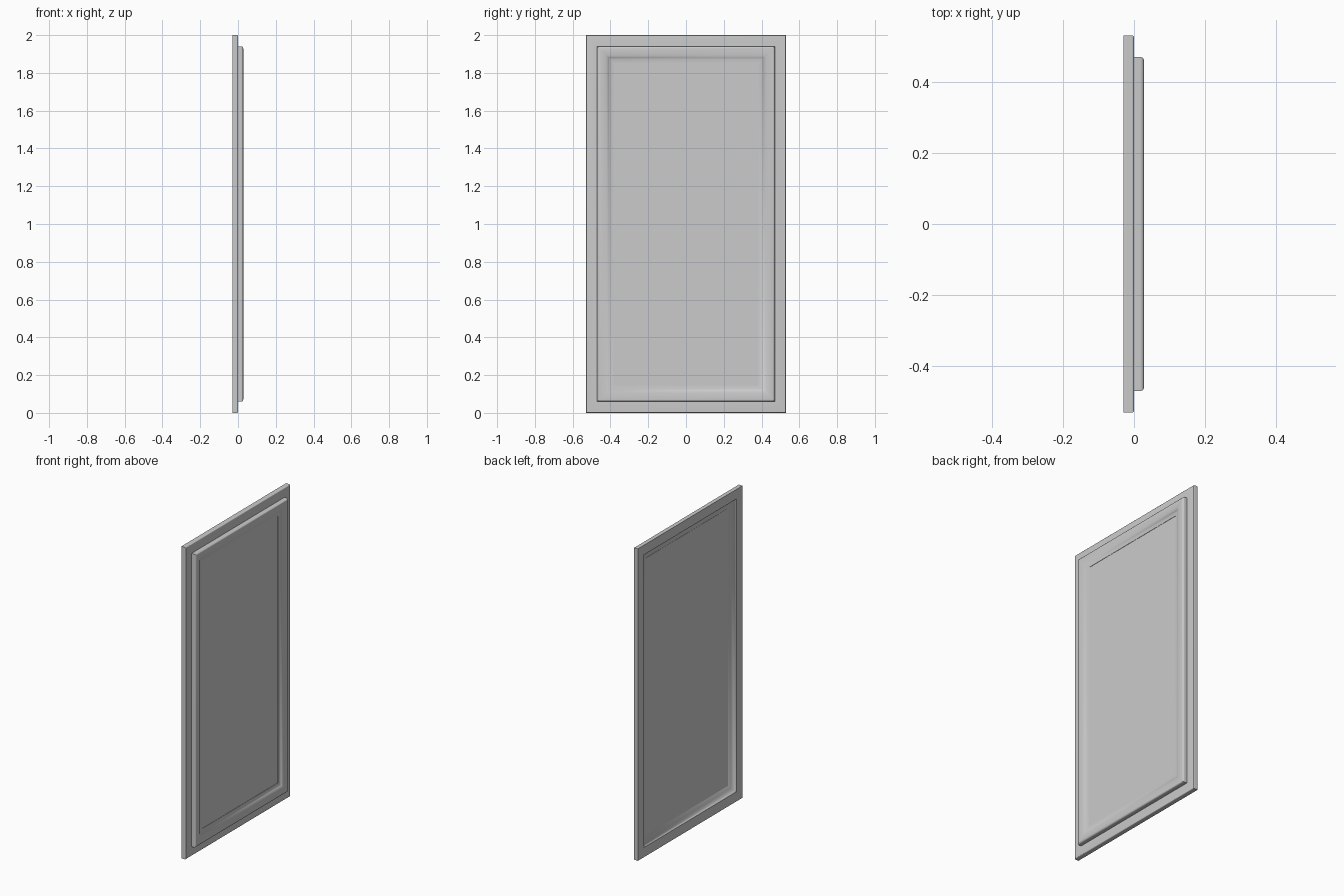
import bpy, bmesh, math

if "Cube" in bpy.data.objects:
    bpy.data.objects.remove(bpy.data.objects["Cube"])

HALF_Y, HALF_Z, MID_Z = 0.53, 1.0, 1.0


def finish(name, bm, angle=35):
    bmesh.ops.recalc_face_normals(bm, faces=bm.faces)
    mesh = bpy.data.meshes.new(name)
    bm.to_mesh(mesh)
    bm.free()
    obj = bpy.data.objects.new(name, mesh)
    bpy.context.collection.objects.link(obj)
    bpy.ops.object.select_all(action='DESELECT')
    obj.select_set(True)
    bpy.context.view_layer.objects.active = obj
    bpy.ops.object.shade_smooth_by_angle(angle=math.radians(angle))
    return obj


def mitred_frame(name, profile):
    """Sweep a closed (inset, x) section round the rectangle with mitred corners."""
    bm = bmesh.new()
    rings = [[bm.verts.new((x, sy * (HALF_Y - d), MID_Z + sz * (HALF_Z - d)))
              for d, x in profile]
             for sy, sz in ((-1, -1), (1, -1), (1, 1), (-1, 1))]
    n = len(profile)
    for c in range(4):
        a, b = rings[c], rings[(c + 1) % 4]
        for i in range(n):
            j = (i + 1) % n
            bm.faces.new((a[i], a[j], b[j], b[i]))
    return finish(name, bm)


def arc(cx, cy, r, a0, a1, steps=5):
    return [(cx + r * math.cos(math.radians(a0 + (a1 - a0) * i / steps)),
             cy + r * math.sin(math.radians(a0 + (a1 - a0) * i / steps)))
            for i in range(steps + 1)]


# Frame section: flat border, raised rounded moulding, inner slope, splayed back
section = [(0, -0.03)]
section += arc(0.006, -0.006, 0.006, 180, 90)
section += [(0.06, 0.0)]
section += arc(0.071, 0.017, 0.011, 180, 90)
section += [(0.09, 0.0275), (0.106, 0.0255)]
section += [(0.116, 0.022), (0.12, 0.018)]
section += [(0.128, 0.0155), (0.146, 0.014), (0.146, 0.004), (0.115, 0.002)]
section += [(0.11, -0.004), (0.09, -0.011), (0.07, -0.02), (0.062, -0.03)]
mitred_frame("frame", section)

# Flat panel seated in the frame
bm = bmesh.new()
bmesh.ops.create_cube(bm, size=1)
x0, x1, inset = -0.004, 0.012, 0.111
for v in bm.verts:
    v.co = (x1 if v.co.x > 0 else x0,
            math.copysign(HALF_Y - inset, v.co.y),
            MID_Z + math.copysign(HALF_Z - inset, v.co.z))
finish("panel", bm)
